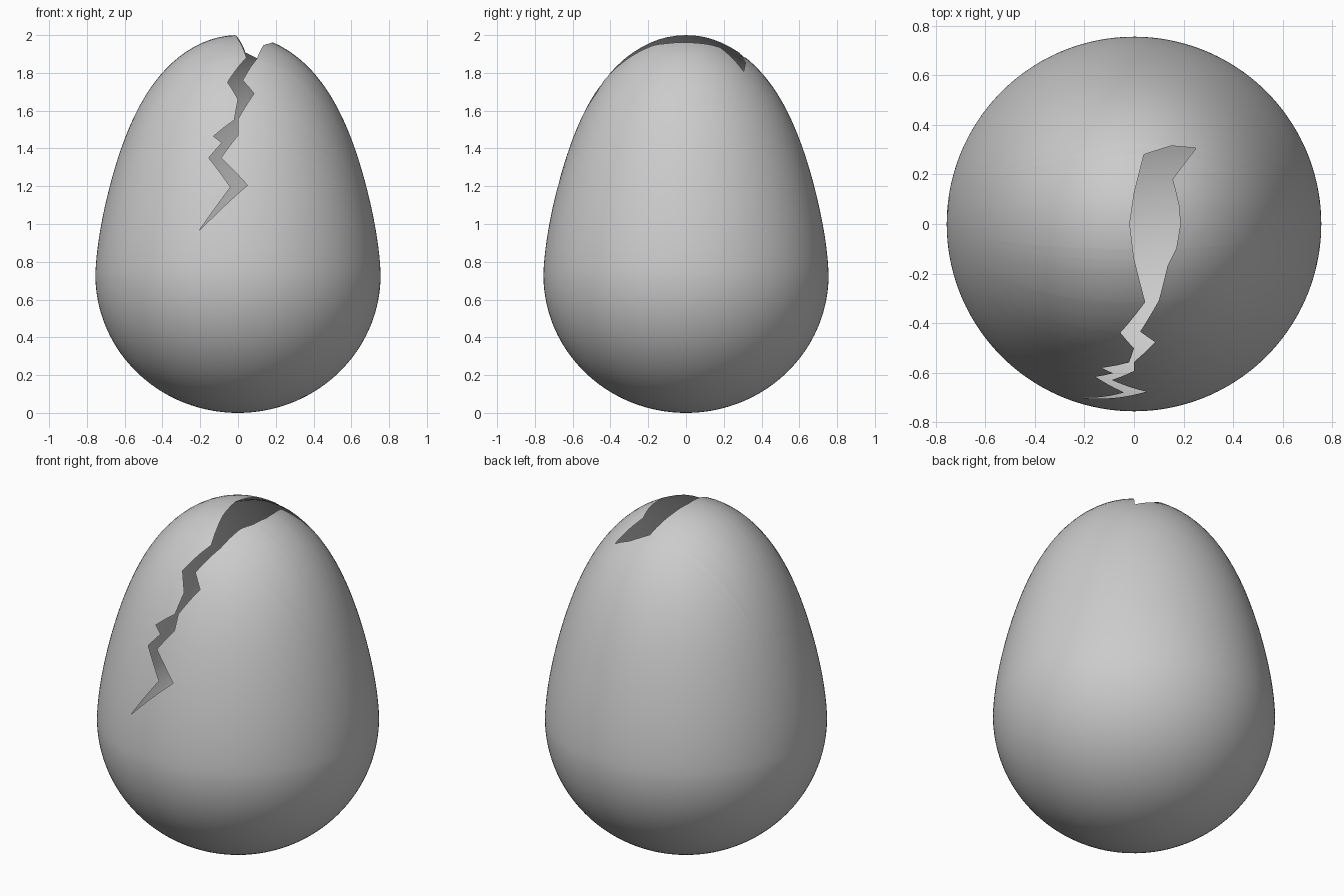
import bpy, bmesh, math
from mathutils import Vector

if "Cube" in bpy.data.objects:
    bpy.data.objects.remove(bpy.data.objects["Cube"])

ZC = 0.73            # height of the widest ring
WIDE = 0.755

def radius(z):
    """Egg profile: radius at height z."""
    if z <= 0 or z >= 2:
        return 0.0
    if z < ZC:
        return WIDE * math.sqrt(1 - ((ZC - z) / ZC) ** 2)
    t = (z - ZC) / (2 - ZC)
    return WIDE * math.sqrt(1 - t * t) * (1 - 0.036 * math.sin(math.pi * t) ** 1.3)

def solve(inside, lo, hi):
    for _ in range(36):
        mid = (lo + hi) / 2
        if inside(mid):
            lo = mid
        else:
            hi = mid
    return lo

def on_egg(phi, theta):
    """Surface point; theta is measured from +x, phi turns about the x axis."""
    s = math.sin(theta)
    d = Vector((math.cos(theta), -s * math.cos(phi), s * math.sin(phi)))
    k = solve(lambda k: math.hypot(d.x, d.y) * k < radius(ZC + d.z * k), 0, 1.4)
    return d * k + Vector((0, 0, ZC))

def angles(x, y, z):
    h = z - ZC
    return math.atan2(h, -y), math.acos(x / math.sqrt(x * x + y * y + h * h))

def edge(front, top):
    """Crack edge from front view (x, z) points, then top view (x, y) points."""
    pts = [angles(x, -math.sqrt(radius(z) ** 2 - x * x), z) for x, z in front]
    for x, y in top:
        r = math.hypot(x, y)
        pts.append(angles(x, y, solve(lambda z: radius(z) > r, ZC, 2)))
    return sorted(pts)

def interp(pts, phi):
    for (a, ta), (b, tb) in zip(pts, pts[1:]):
        if a <= phi <= b:
            return ta + (tb - ta) * (phi - a) / max(b - a, 1e-9)

# Crack outline
left = edge([(-.21, .96), (-.04, 1.195), (-.155, 1.35), (-.085, 1.43), (-.13, 1.465),
             (-.02, 1.55), (0, 1.66), (-.055, 1.75), (.045, 1.88)],
            [(.0, -.14), (-.017, 0), (0, .12), (.04, .28), (.15, .315), (.25, .305)])
right = edge([(-.21, .96), (.05, 1.205), (-.09, 1.35), (0, 1.47), (0, 1.555),
              (.085, 1.69), (.025, 1.76), (.10, 1.875)],
             [(.135, -.17), (.17, -.1), (.187, 0), (.18, .08), (.155, .18), (.25, .305)])
start, end = left[0], left[-1]

def crack(phi):
    if start[0] <= phi <= end[0]:
        return interp(left, phi), interp(right, phi)
    # closed seam elsewhere, easing from the back tip round to the front tip
    f = ((phi - end[0]) % math.tau) / (math.tau - end[0] + start[0])
    t = end[1] + (start[1] - end[1]) * f
    return t, t

# Rows turn about the x axis and include every corner of the crack
rows = {round(p, 6) for p in [i * math.tau / 160 for i in range(160)]}
rows |= {p for p, _ in left + right}
rows = sorted(rows)
COLS = 44

bm = bmesh.new()
for side in (0, 1):
    pole = math.pi * (1 - side)
    grid = []
    for phi in rows:
        t1 = crack(phi)[side]
        grid.append([bm.verts.new(on_egg(phi, pole + (t1 - pole) * j / COLS))
                     for j in range(COLS + 1)])
    for i, a in enumerate(grid):
        b = grid[(i + 1) % len(grid)]
        for j in range(COLS):
            bm.faces.new((a[j], a[j + 1], b[j + 1], b[j]))
bmesh.ops.remove_doubles(bm, verts=bm.verts, dist=0.00005)
bmesh.ops.recalc_face_normals(bm, faces=bm.faces)
if sum(f.normal.dot(f.calc_center_median() - Vector((0, 0, ZC))) for f in bm.faces) < 0:
    bmesh.ops.reverse_faces(bm, faces=bm.faces)
for f in bm.faces:
    f.smooth = True

# Egg shell: thin, hollow, open at the crack
mesh = bpy.data.meshes.new("egg_shell")
bm.to_mesh(mesh)
bm.free()
shell = bpy.data.objects.new("egg_shell", mesh)
bpy.context.collection.objects.link(shell)
mat = bpy.data.materials.new("shell grey")
mat.diffuse_color = (0.6, 0.6, 0.6, 1)
mat.use_nodes = True
mat.node_tree.nodes["Principled BSDF"].inputs["Base Color"].default_value = mat.diffuse_color
mesh.materials.append(mat)
